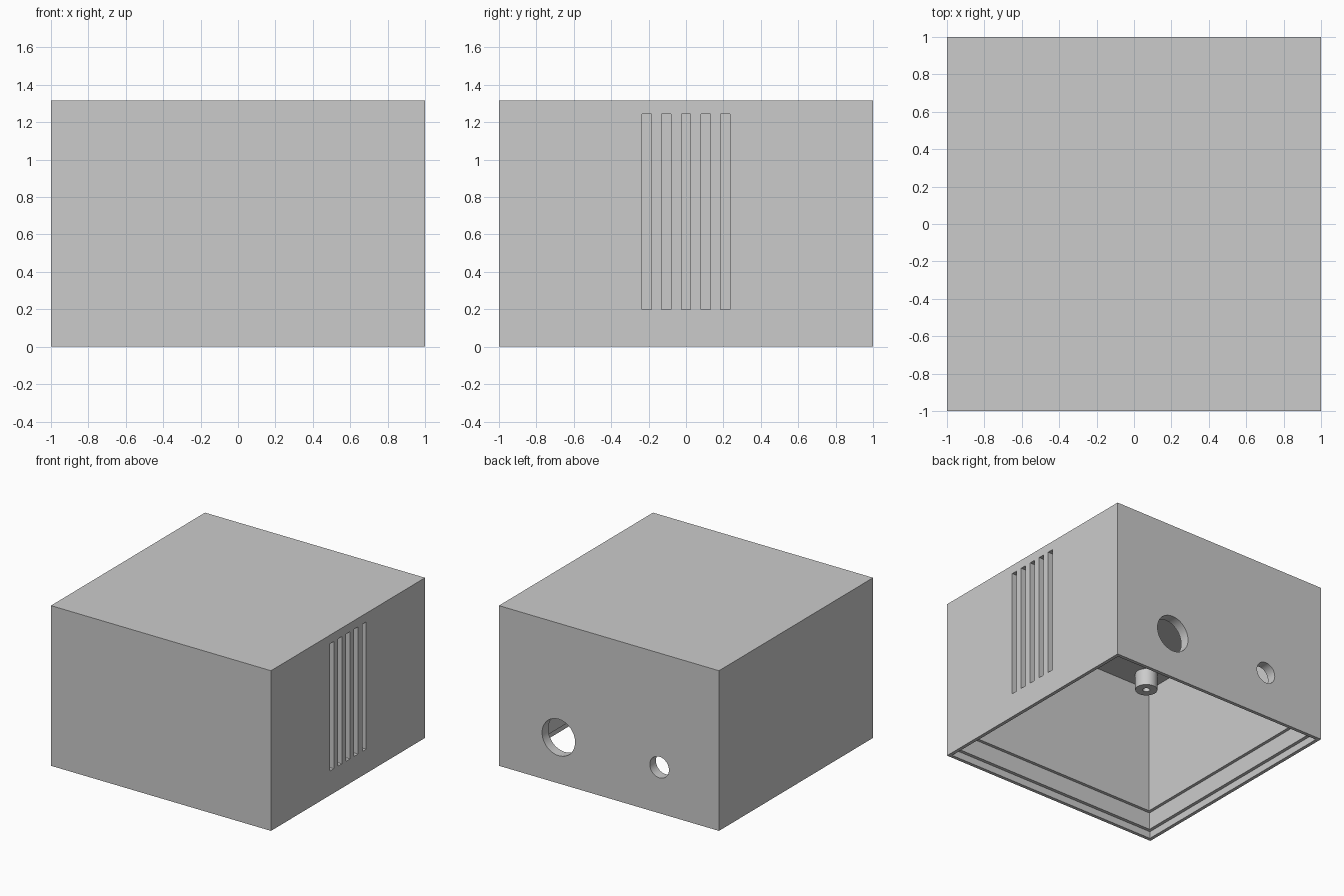
import bpy, bmesh, math
from mathutils import Matrix

cube = bpy.data.objects.get("Cube")
if cube:
    bpy.data.objects.remove(cube)

HEIGHT, CEILING = 1.316, 1.247
WALL = 0.08

grey = bpy.data.materials.new("light_grey")
grey.use_nodes = True
grey.diffuse_color = (0.6, 0.6, 0.6, 1)
grey.node_tree.nodes["Principled BSDF"].inputs["Base Color"].default_value = (0.6, 0.6, 0.6, 1)


def add_object(name, bm):
    """Turn a bmesh into a grey object."""
    bmesh.ops.recalc_face_normals(bm, faces=bm.faces)
    mesh = bpy.data.meshes.new(name)
    bm.to_mesh(mesh)
    bm.free()
    mesh.materials.append(grey)
    obj = bpy.data.objects.new(name, mesh)
    bpy.context.collection.objects.link(obj)
    return obj


def loft(name, profile, sides, location=(0, 0, 0)):
    """Stack rings given as (flat radius, z) and cap both ends."""
    bm = bmesh.new()
    step = 2 * math.pi / sides
    rings = []
    for radius, z in profile:
        r = radius / math.cos(step / 2)
        rings.append([bm.verts.new((r * math.cos((i + 0.5) * step),
                                    r * math.sin((i + 0.5) * step), z))
                      for i in range(sides)])
    for low, high in zip(rings, rings[1:]):
        for i in range(sides):
            j = (i + 1) % sides
            bm.faces.new((low[i], low[j], high[j], high[i]))
    bm.faces.new(rings[0])
    bm.faces.new(rings[-1])
    obj = add_object(name, bm)
    obj.location = location
    return obj


def smooth(obj):
    bpy.ops.object.select_all(action='DESELECT')
    obj.select_set(True)
    bpy.context.view_layer.objects.active = obj
    bpy.ops.object.shade_smooth_by_angle(angle=math.radians(30))


# Hollow housing, open below, with a stepped seat for a lid
housing = loft("housing", [
    (1, HEIGHT), (1, 0),
    (0.972, 0), (0.972, 0.057),
    (0.945, 0.057), (0.945, 0.198),
    (1 - WALL, 0.198), (1 - WALL, CEILING)], 4)

# Cutter for the vent slots and the two cable holes
bm = bmesh.new()
slot_low, slot_high = 0.2, 1.245
for i in range(-2, 3):
    bmesh.ops.create_cube(bm, size=1, matrix=(
        Matrix.Translation((1, i * 0.105, (slot_low + slot_high) / 2))
        @ Matrix.Diagonal((0.3, 0.05, slot_high - slot_low, 1))))
for x, radius in ((0.458, 0.15), (-0.458, 0.087)):
    bmesh.ops.create_cone(bm, cap_ends=True, segments=48, radius1=radius,
                          radius2=radius, depth=0.3, matrix=(
        Matrix.Translation((x, 1, 0.378)) @ Matrix.Rotation(math.pi / 2, 4, 'X')))
cutter = add_object("opening_cutter", bm)
cutter.hide_render = True

# Cut the openings and bake the result
cut = housing.modifiers.new("openings", 'BOOLEAN')
cut.operation = 'DIFFERENCE'
cut.solver = 'EXACT'
cut.object = cutter
bpy.ops.object.select_all(action='DESELECT')
bpy.context.view_layer.objects.active = housing
housing.select_set(True)
bpy.ops.object.modifier_apply(modifier=cut.name)
bpy.data.objects.remove(cutter)
smooth(housing)

# Screw posts hanging from the ceiling corners
for side, x in (("left", 0.75), ("right", -0.75)):
    for end, y in (("front", -0.75), ("back", 0.75)):
        post = loft(f"screw_post_{end}_{side}", [
            (0.083, CEILING + 0.01), (0.083, 1.11),
            (0.027, 1.11), (0.027, CEILING - 0.01)], 32, (x, y, 0))
        smooth(post)
